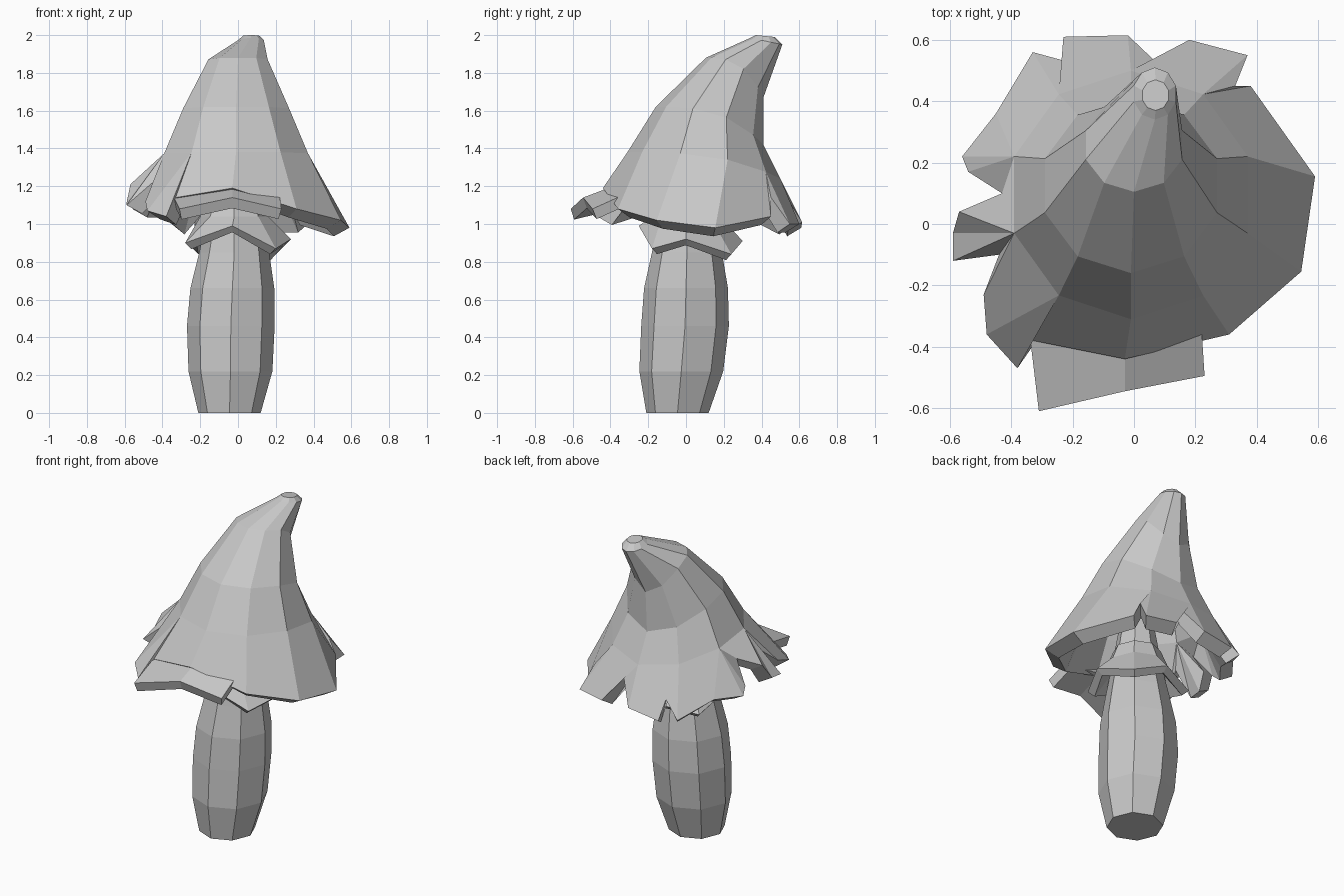
import bpy, math

if "Cube" in bpy.data.objects:
    bpy.data.objects.remove(bpy.data.objects["Cube"])

GREY = (0.58, 0.58, 0.58, 1)
grey = bpy.data.materials.new("plain grey")
grey.use_nodes = True
grey.diffuse_color = GREY
grey.node_tree.nodes["Principled BSDF"].inputs["Base Color"].default_value = GREY


def tuck(p):
    """Point of the cap lining that lies under a point of the cap."""
    return (p[0] * 0.86, 0.08 + (p[1] - 0.08) * 0.86, p[2] - 0.045)


def loft(name, rows, closed=True, caps=(), thickness=0, fringe=()):
    """Skin rows of points, listed top to bottom and counterclockwise.
    A fringe gives each point of the last row its own fan of hem points
    and adds a lining underneath."""
    n = len(rows[0])
    verts = [p for row in rows for p in row]
    faces = []
    for r in range(len(rows) - 1):
        for i in range(n if closed else n - 1):
            j = (i + 1) % n
            faces.append((r*n + i, (r+1)*n + i, (r+1)*n + j, r*n + j))
    if "top" in caps:
        faces.append(tuple(range(n)))
    last = len(verts) - n
    if "bottom" in caps:
        faces.append(tuple(reversed(range(last, last + n))))
    if fringe:
        first_hem = len(verts)
        for i, fan in enumerate(fringe):
            start = len(verts)
            verts += fan
            end = len(verts) - 1
            faces += [(last + i, k, k + 1) for k in range(start, end)]
            following = first_hem if i == n - 1 else end + 1
            faces.append((last + i, end, following, last + (i + 1) % n))
        m = len(verts)
        verts += [tuck(p) for p in verts]
        faces += [tuple(m + v for v in reversed(f)) for f in faces]
        for a in range(first_hem, m):
            b = a + 1 if a + 1 < m else first_hem
            faces.append((b, a, a + m, b + m))
    mesh = bpy.data.meshes.new(name)
    mesh.from_pydata(verts, [], faces)
    mesh.materials.append(grey)
    obj = bpy.data.objects.new(name, mesh)
    bpy.context.collection.objects.link(obj)
    if thickness:
        mod = obj.modifiers.new("thickness", "SOLIDIFY")
        mod.thickness = thickness
        mod.offset = -1


def ring(n, x, half_width, front, back, sag=1):
    """Tilted ellipse from a front (y, z) to a back (y, z);
    a higher sag keeps the sides level with the front."""
    points = []
    for i in range(n):
        a = 2 * math.pi * i / n
        t = (1 - math.cos(a)) / 2
        points.append((x + half_width * math.sin(a),
                       front[0] + (back[0] - front[0]) * t,
                       front[1] + (back[1] - front[1]) * t ** sag))
    return points


def level_ring(n, x, y, r, z):
    return ring(n, x, r, (y - r, z), (y + r, z))


# Eight-sided stem, swelling in the middle and tapering into the cap
stem = [(-0.02, 0.0, 0.10, 1.32), (-0.02, 0.0, 0.15, 1.02),
        (-0.02, 0.005, 0.185, 0.85), (-0.03, 0.0, 0.222, 0.66),
        (-0.038, -0.005, 0.232, 0.46), (-0.04, -0.025, 0.222, 0.22),
        (-0.045, -0.045, 0.165, 0)]
loft("stem", [level_ring(8, *s) for s in stem], caps=("top", "bottom"))

# Flared collar under the cap with an uneven hem
hem = [(-0.03, -0.25, 0.99), (0.20, -0.18, 0.87), (0.28, 0.0, 0.92),
       (0.20, 0.24, 0.84), (0.0, 0.30, 0.91), (-0.24, 0.21, 0.87),
       (-0.26, 0.0, 0.93), (-0.28, -0.17, 0.90)]
loft("collar", [level_ring(8, -0.02, 0, 0.14, 1.14),
                level_ring(8, -0.02, 0, 0.18, 1.04), hem], thickness=0.05)

# Drooping rim: smooth in front and towards +x, torn at the back and -x
rim = [
    [(-0.03, -0.44, 1.19)],
    [(0.31, -0.36, 1.08)],
    [(0.545, -0.155, 1.02)],
    [(0.59, 0.155, 0.98)],
    [(0.38, 0.45, 1.04), (0.33, 0.45, 1.14), (0.37, 0.55, 1.0)],
    [(0.18, 0.60, 1.0), (0.08, 0.52, 1.16), (-0.02, 0.615, 1.01)],
    [(-0.23, 0.61, 0.98), (-0.22, 0.53, 1.10), (-0.33, 0.56, 0.99)],
    [(-0.45, 0.36, 1.08), (-0.56, 0.22, 1.08), (-0.54, 0.17, 1.12), (-0.43, 0.10, 1.24)],
    [(-0.57, 0.04, 1.21), (-0.59, -0.03, 1.11), (-0.59, -0.12, 1.10),
     (-0.44, -0.10, 1.23), (-0.49, -0.23, 1.12)],
    [(-0.48, -0.36, 1.07), (-0.38, -0.47, 1.04), (-0.33, -0.38, 1.14)],
]

# Pointed cap leaning to the back
loft("cap", [ring(10, 0.07, 0.045, (0.37, 2.0), (0.47, 1.99)),
             ring(10, 0.068, 0.072, (0.34, 1.985), (0.51, 1.95)),
             ring(10, 0.0, 0.165, (0.105, 1.88), (0.41, 1.67), 3),
             ring(10, -0.01, 0.295, (-0.16, 1.62), (0.41, 1.42), 3),
             ring(10, -0.01, 0.40, (-0.31, 1.38), (0.50, 1.24), 3)],
     caps=("top",), fringe=rim)

# Loose flap peeking out under the front of the rim
loft("front_flap",
     [[(-0.34, -0.36, 1.14), (-0.03, -0.36, 1.21), (0.22, -0.34, 1.15)],
      [(-0.31, -0.61, 1.08), (-0.03, -0.545, 1.14), (0.23, -0.495, 1.08)]],
     closed=False, thickness=0.06)
